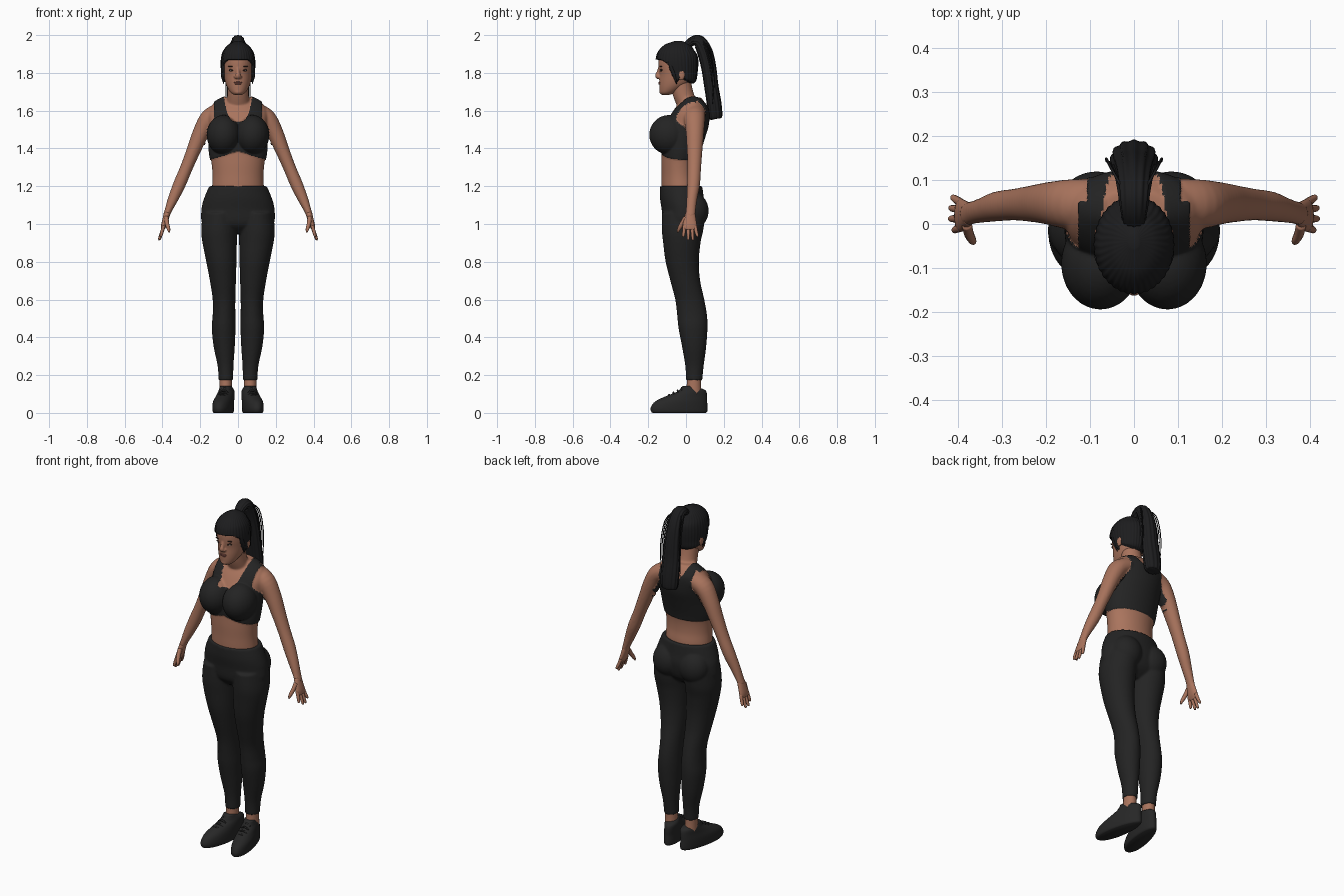
import bpy, bmesh, math
from mathutils import Vector, Matrix


def mat(name, r, g, b):
    m = bpy.data.materials.new(name)
    m.diffuse_color = (r, g, b, 1)
    return m


SKIN = mat("skin", 0.40, 0.175, 0.11)
CLOTH = mat("black_cloth", 0.017, 0.017, 0.017)
HAIR = mat("black_hair", 0.012, 0.012, 0.013)
SHOE = mat("black_shoe", 0.020, 0.020, 0.020)
LIPS = mat("lips", 0.27, 0.095, 0.075)
WHITE = mat("eye_white", 0.45, 0.40, 0.37)
DARK = mat("lash_brown", 0.03, 0.016, 0.012)


def spline(secs, k):
    """Catmull-Rom through the sections."""
    out, last = [], len(secs) - 1
    for i in range(last):
        a, b, c, d = (secs[max(i - 1, 0)], secs[i], secs[i + 1], secs[min(i + 2, last)])
        for j in range(k):
            t = j / k
            out.append([0.5 * (2 * q + (r - p) * t + (2 * p - 5 * q + 4 * r - s) * t * t
                               + (3 * q - p - 3 * r + s) * t ** 3) for p, q, r, s in zip(a, b, c, d)])
    out.append(list(secs[-1]))
    return out


def loft(bm, secs, ref=None, n=32, k=4, ripple=0.0, waves=20, both=False):
    """Skin (x, y, z, ru, rv) sections; level rings, or across the path with rv along ref."""
    pts = spline(secs, k)
    for s in ((1, -1) if both else (1,)):
        ctr = [Vector((p[0] * s, p[1], p[2])) for p in pts]
        rings = []
        for i, p in enumerate(pts):
            u, v = Vector((1, 0, 0)), Vector((0, 1, 0))
            if ref:
                t = (ctr[min(i + 1, len(ctr) - 1)] - ctr[max(i - 1, 0)]).normalized()
                v = Vector(ref)
                v = (v - t * v.dot(t)).normalized()
                u = v.cross(t)
            ring = []
            for j in range(n):
                a = 2 * math.pi * j / n
                f = 1 + ripple * math.cos(waves * a)
                ring.append(bm.verts.new(ctr[i] + f * (u * max(p[3], .001) * math.cos(a)
                                                       + v * max(p[4], .001) * math.sin(a))))
            rings.append(ring)
        for a, b in zip(rings, rings[1:]):
            for j in range(n):
                bm.faces.new((a[j], a[(j + 1) % n], b[(j + 1) % n], b[j]))
        bm.faces.new(rings[0])
        bm.faces.new(rings[-1])


def ball(bm, c, r, both=False):
    for s in ((1, -1) if both else (1,)):
        m = Matrix.Translation((c[0] * s, c[1], c[2])) @ Matrix.Diagonal((*r, 1))
        bmesh.ops.create_uvsphere(bm, u_segments=24, v_segments=16, radius=1, matrix=m)


def finish(bm, name, *mats, voxel=0, smooth=4):
    """Make the object; with voxel set, fuse the pieces into one smooth skin."""
    bmesh.ops.recalc_face_normals(bm, faces=bm.faces)
    me = bpy.data.meshes.new(name)
    bm.to_mesh(me)
    bm.free()
    ob = bpy.data.objects.new(name, me)
    bpy.context.collection.objects.link(ob)
    if voxel:
        r = ob.modifiers.new("fuse", 'REMESH')
        r.mode, r.voxel_size = 'VOXEL', voxel
        s = ob.modifiers.new("soften", 'SMOOTH')
        s.factor, s.iterations = 0.5, smooth
        dg = bpy.context.evaluated_depsgraph_get()
        ob.data = bpy.data.meshes.new_from_object(ob.evaluated_get(dg))
        ob.modifiers.clear()
    ob.data.materials.clear()
    for m in mats:
        ob.data.materials.append(m)
    ob.data.shade_smooth()
    return ob


# Torso, neck and arms fused; the top is coloured by rule
bm = bmesh.new()
loft(bm, [(0, -.028, 1.12, .14, .098), (0, -.03, 1.2, .137, .1), (0, -.034, 1.26, .135, .096),
          (0, -.034, 1.32, .14, .097), (0, -.028, 1.38, .15, .102), (0, -.018, 1.45, .153, .112),
          (0, .002, 1.52, .153, .113), (0, .02, 1.58, .16, .1), (0, .032, 1.62, .145, .084),
          (0, .036, 1.648, .118, .06), (0, .034, 1.67, .075, .045)], n=48)
loft(bm, [(0, .025, 1.6, .068, .062), (0, -.012, 1.68, .057, .057), (0, -.03, 1.76, .055, .055)])
ball(bm, (.076, -.09, 1.472), (.085, .1, .1), both=True)
loft(bm, [(.10, .045, 1.59, .05, .058), (.152, .045, 1.558, .05, .056), (.195, .047, 1.485, .044, .048),
          (.235, .046, 1.39, .037, .041), (.272, .044, 1.30, .033, .036), (.31, .04, 1.21, .033, .034),
          (.345, .031, 1.13, .027, .028), (.37, .025, 1.07, .019, .026), (.38, .022, 1.04, .018, .027)],
     ref=(0, 1, 0), both=True)
torso = finish(bm, "torso_and_arms", SKIN, CLOTH, voxel=.0055, smooth=6)


def in_top(p):
    x, y, z = abs(p.x), p.y, p.z
    hem = 1.34 + (.045 * max(0, 1 - x / .15) if y < -.04 else 0)
    neck = (1.54 + .12 * (x / .072) ** 4) if y < .03 else (1.60 + .06 * (x / .065) ** 4)
    edge = (.125 if y < .05 else .105) + .04 * max(0, (1.56 - z) / .06)
    return hem < z < neck and z < 1.69 and x < min(edge, .165 if z > 1.43 else .18)


me = torso.data
for f in me.polygons:
    f.material_index = int(in_top(f.center))
for v, nrm in [(v, v.normal.copy()) for v in me.vertices if in_top(v.co)]:
    v.co += nrm * .005

# Hands
bm = bmesh.new()
Y = (0, 1, 0)
loft(bm, [(.374, .023, 1.06, .017, .025), (.385, .021, 1.02, .016, .033), (.394, .02, .99, .014, .038),
          (.4, .02, .97, .009, .034)], ref=Y, n=20, both=True)
for y0, y1, x1, z1 in ((-.008, -.014, .408, .937), (.012, .012, .416, .922),
                       (.031, .036, .415, .92), (.048, .06, .411, .938)):
    loft(bm, [(.393, y0, .99, .009, .01), (.402, (y0 + y1) / 2, .96, .009, .009),
              (x1, y1, z1, .007, .007), (x1 + .001, y1, z1 - .006, .002, .002)], ref=Y, n=12, both=True)
loft(bm, [(.38, .0, 1.035, .012, .014), (.375, -.022, 1.0, .011, .012), (.367, -.038, .972, .009, .009),
          (.364, -.044, .955, .003, .003)], ref=Y, n=12, both=True)
finish(bm, "hands", SKIN)

# Leggings
bm = bmesh.new()
loft(bm, [(0, -.02, .95, .08, .05), (0, -.018, 1.0, .185, .1), (0, -.014, 1.08, .193, .115),
          (0, -.022, 1.14, .178, .116), (0, -.026, 1.2, .153, .112)], n=48)
ball(bm, (.085, .04, 1.07), (.088, .08, .095), both=True)
loft(bm, [(.064, .043, .172, .039, .043), (.066, .045, .25, .042, .049), (.073, .043, .35, .056, .064),
          (.076, .037, .45, .063, .077), (.074, .032, .52, .06, .079), (.074, .02, .6, .06, .077),
          (.08, -.004, .7, .069, .079), (.088, -.02, .8, .08, .088), (.097, -.022, .9, .091, .099),
          (.1, -.018, .97, .095, .11), (.095, -.012, 1.06, .09, .115)], both=True)
finish(bm, "leggings", CLOTH, voxel=.006, smooth=5)

# Ankles
bm = bmesh.new()
loft(bm, [(.065, .042, .1, .034, .04), (.065, .042, .15, .033, .038), (.065, .043, .22, .033, .038)],
     both=True)
finish(bm, "ankles", SKIN)

# Shoes, with toes turned out, and laces
bm = bmesh.new()
loft(bm, [(.07, -.036, 0, .043, .14), (.07, -.036, .008, .048, .149), (.07, -.036, .03, .05, .15),
          (.07, -.026, .06, .049, .138), (.068, .0, .086, .045, .112), (.067, .03, .112, .041, .078),
          (.067, .03, .126, .037, .062), (.067, .012, .142, .03, .03)], n=40, both=True)
for i in range(4):
    y, z = -.085 + i * .022, .092 + i * .012
    loft(bm, [(.045, y, z - .008, .004, .004), (.068, y - .004, z + .004, .005, .005),
              (.091, y, z - .008, .004, .004)], ref=Y, n=8, both=True)
for v in bm.verts:
    toe = 1 + max(0, -v.co.y) * .8
    s = math.copysign(1, v.co.x)
    v.co.x = s * (.069 + (abs(v.co.x) - .069) * toe - v.co.y * .17)
finish(bm, "shoes", SHOE)

# Head with nose and ears
bm = bmesh.new()
loft(bm, [(0, -.108, 1.684, .02, .02), (0, -.096, 1.695, .038, .042), (0, -.076, 1.72, .055, .065),
          (0, -.057, 1.75, .067, .085), (0, -.046, 1.79, .075, .095), (0, -.046, 1.83, .079, .1),
          (0, -.046, 1.87, .08, .1), (0, -.045, 1.91, .073, .09), (0, -.045, 1.94, .055, .07),
          (0, -.045, 1.955, .03, .04)], n=40)
loft(bm, [(0, -.136, 1.835, .009, .009), (0, -.145, 1.805, .01, .01), (0, -.152, 1.785, .012, .014),
          (0, -.146, 1.771, .008, .012)], ref=(1, 0, 0), n=16)
ball(bm, (.012, -.143, 1.778), (.009, .01, .008), both=True)
ball(bm, (0, -.128, 1.7), (.02, .013, .014))
ball(bm, (.081, -.025, 1.79), (.009, .02, .03), both=True)
finish(bm, "head", SKIN, voxel=.004, smooth=3)

# Face details
for name, m, c, r, both in (
        ("lips_upper", LIPS, (0, -.138, 1.749), (.022, .009, .005), False),
        ("lips_lower", LIPS, (0, -.138, 1.742), (.019, .009, .005), False),
        ("lashes", DARK, (.032, -.129, 1.815), (.017, .007, .007), True),
        ("eyes", WHITE, (.032, -.131, 1.813), (.013, .007, .0045), True),
        ("irises", DARK, (.032, -.136, 1.813), (.005, .003, .0045), True),
        ("eyebrows", DARK, (.034, -.132, 1.834), (.02, .008, .003), True)):
    bm = bmesh.new()
    ball(bm, c, r, both)
    finish(bm, name, m)

# Hair cap: everything below the hairline is tucked inside the head
bm = bmesh.new()
loft(bm, [(0, -.02, 1.735, .05, .05), (0, -.03, 1.76, .083, .083), (0, -.04, 1.80, .088, .1),
          (0, -.047, 1.85, .091, .111), (0, -.048, 1.89, .087, .108), (0, -.05, 1.92, .076, .092),
          (0, -.045, 1.95, .05, .065), (0, -.04, 1.97, .012, .016)], n=144, k=8, ripple=.014, waves=36)
LINE = ((-.2, 1.872), (-.13, 1.866), (-.1, 1.848), (-.075, 1.785), (-.045, 1.75), (-.03, 1.78),
        (0, 1.765), (.06, 1.735))
for v in bm.verts:
    for (y0, z0), (y1, z1) in zip(LINE, LINE[1:]):
        if y0 <= v.co.y < y1 and v.co.z < z0 + (z1 - z0) * (v.co.y - y0) / (y1 - y0):
            v.co.x *= .72
            v.co.y = -.045 + (v.co.y + .045) * .72
            break
finish(bm, "hair_cap", HAIR)

# Ponytail, loose strands and side locks
X = (1, 0, 0)
bm = bmesh.new()
loft(bm, [(0, .005, 1.945, .02, .025), (0, .035, 1.968, .024, .03), (0, .07, 1.965, .033, .035),
          (0, .1, 1.91, .039, .04), (0, .12, 1.83, .038, .045), (0, .134, 1.73, .036, .05),
          (0, .15, 1.63, .037, .052), (0, .156, 1.565, .034, .046), (0, .157, 1.556, .02, .03)],
     ref=X, n=72, ripple=.05, waves=12)
finish(bm, "ponytail", HAIR)
bm = bmesh.new()
for i in range(4):
    w = .045 + .006 * i
    loft(bm, [(.015, .06, 1.985, .003, .003), (w * .8, .1 + .008 * i, 1.93, .003, .003),
              (w, .125 + .008 * i, 1.84 - .02 * i, .002, .003), (w, .14, 1.72 - .03 * i, .001, .001)],
         ref=X, n=6, both=True)
loft(bm, [(.076, -.09, 1.86, .008, .008), (.083, -.07, 1.81, .008, .009), (.08, -.058, 1.775, .007, .008),
          (.075, -.05, 1.742, .002, .002)], ref=Y, n=10, both=True)
finish(bm, "loose_strands", HAIR)
